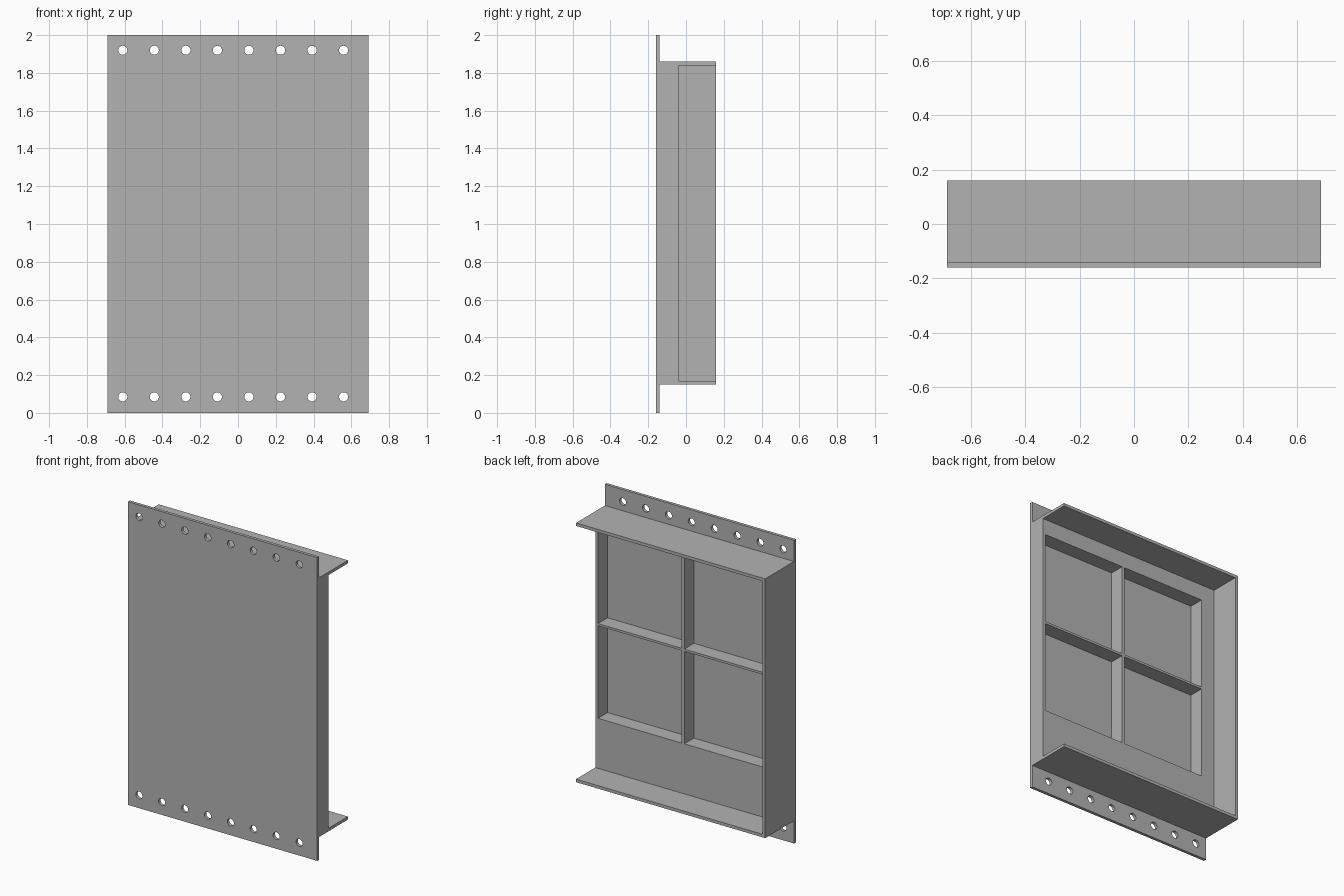
import bpy, bmesh, math
from mathutils import Matrix, Vector

cube = bpy.data.objects.get("Cube")
if cube:
    bpy.data.objects.remove(cube, do_unlink=True)

# Main dimensions
HALF_W, HEIGHT, HALF_D = 0.69, 2.0, 0.16
SKIN = 0.02                      # sheet thickness
LOW, HIGH = 0.15, 1.86           # outer faces of the ledges
PANEL_Y = -0.04                  # rear face of the thick panel
FLOOR_Y = -HALF_D + SKIN         # floor of the pockets

grey = bpy.data.materials.new("plain grey")
grey.use_nodes = True
colour = (0.45, 0.45, 0.45, 1)
grey.diffuse_color = colour
grey.node_tree.nodes["Principled BSDF"].inputs["Base Color"].default_value = colour


def make_object(name, bm):
    bmesh.ops.recalc_face_normals(bm, faces=bm.faces)
    mesh = bpy.data.meshes.new(name)
    bm.to_mesh(mesh)
    bm.free()
    mesh.materials.append(grey)
    obj = bpy.data.objects.new(name, mesh)
    bpy.context.collection.objects.link(obj)
    return obj


def add_box(bm, low, high):
    low, high = Vector(low), Vector(high)
    size = Matrix.Diagonal((*(high - low), 1))
    bmesh.ops.create_cube(bm, size=1, matrix=Matrix.Translation((low + high) / 2) @ size)


def cut(target, name, bm):
    cutter = make_object(name, bm)
    cutter.hide_render = True
    mod = target.modifiers.new(name, "BOOLEAN")
    mod.operation, mod.solver, mod.object = "DIFFERENCE", "EXACT", cutter
    bpy.context.view_layer.objects.active = target
    bpy.ops.object.modifier_apply(modifier=name)
    bpy.data.objects.remove(cutter, do_unlink=True)


# Body: side profile with mounting lips above and below, extruded across the width
profile = [(-HALF_D, 0), (FLOOR_Y, 0), (FLOOR_Y, LOW), (HALF_D, LOW),
           (HALF_D, HIGH), (FLOOR_Y, HIGH), (FLOOR_Y, HEIGHT), (-HALF_D, HEIGHT)]
bm = bmesh.new()
face = bm.faces.new([bm.verts.new((-HALF_W, y, z)) for y, z in profile])
side = bmesh.ops.extrude_face_region(bm, geom=[face])["geom"]
bmesh.ops.translate(bm, vec=(2 * HALF_W, 0, 0),
                    verts=[v for v in side if isinstance(v, bmesh.types.BMVert)])
body = make_object("panel_body", bm)

# Rear cavity, open at the back and on one side
bm = bmesh.new()
add_box(bm, (-HALF_W + SKIN, PANEL_Y, LOW + SKIN), (HALF_W + 0.1, HALF_D + 0.1, HIGH - SKIN))
cut(body, "cavity_cutter", bm)

# Two by two pockets separated by thin bars
bm = bmesh.new()
for x in (-0.57, 0.06):
    for z in (0.50, 1.125):
        add_box(bm, (x, FLOOR_Y, z), (x + 0.61, PANEL_Y + 0.05, z + 0.61))
cut(body, "pocket_cutter", bm)

# Rows of bolt holes through both lips
bm = bmesh.new()
for z in (0.085, 1.92):
    for i in range(8):
        place = Matrix.Translation((-0.61 + i * 0.167, FLOOR_Y, z))
        bmesh.ops.create_cone(bm, cap_ends=True, segments=32, radius1=0.024, radius2=0.024,
                              depth=0.1, matrix=place @ Matrix.Rotation(math.pi / 2, 4, "X"))
cut(body, "hole_cutter", bm)

# Smooth hole walls, sharp edges elsewhere
bpy.ops.object.select_all(action="DESELECT")
body.select_set(True)
bpy.context.view_layer.objects.active = body
bpy.ops.object.shade_smooth_by_angle(angle=math.radians(30))
